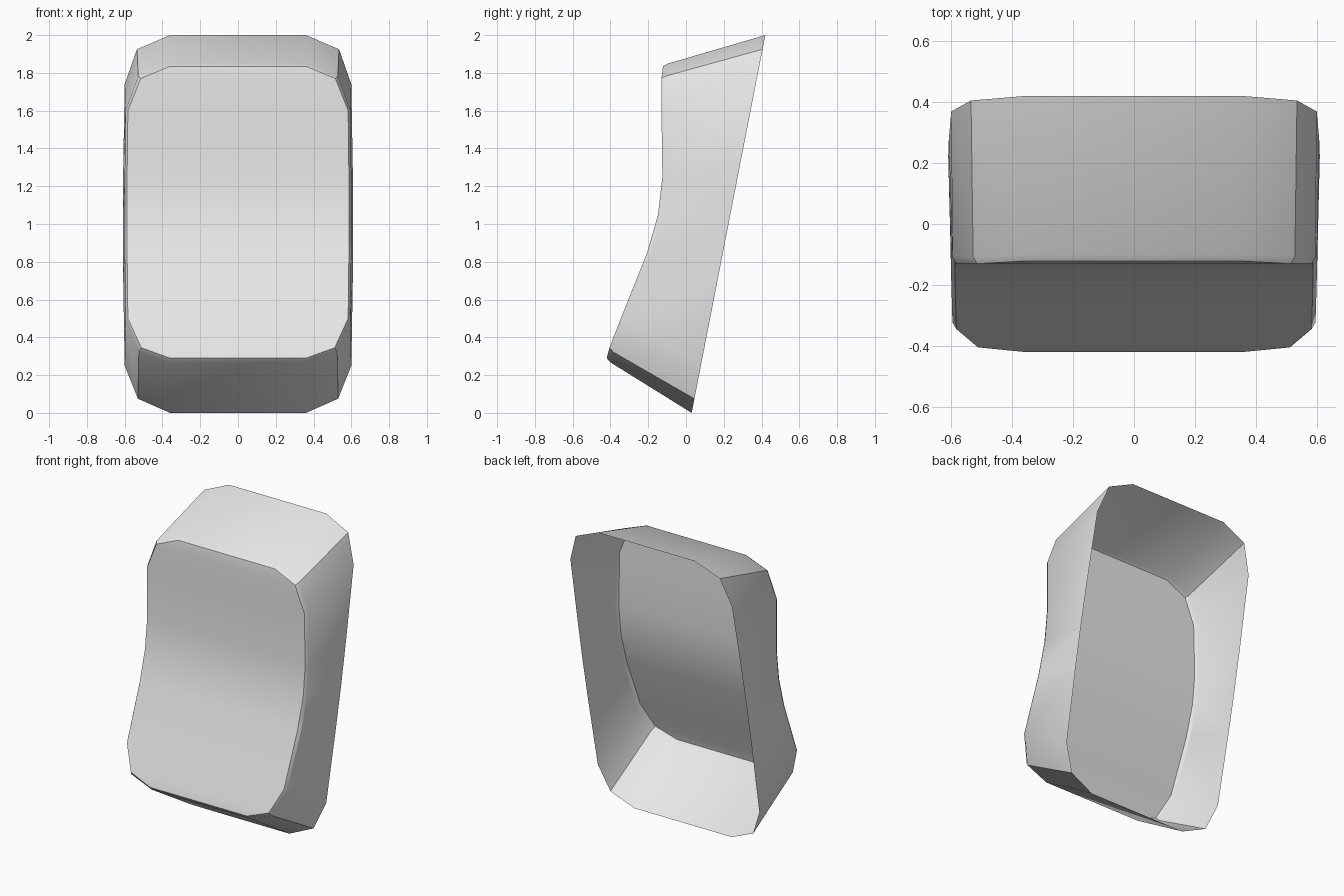
import bpy
import bmesh

if "Cube" in bpy.data.objects:
    bpy.data.objects.remove(bpy.data.objects["Cube"], do_unlink=True)

# One grey plastic
grey = bpy.data.materials.new("light_grey_plastic")
grey.use_nodes = True
grey.diffuse_color = (0.8, 0.8, 0.8, 1)
grey.node_tree.nodes["Principled BSDF"].inputs["Base Color"].default_value = (0.8, 0.8, 0.8, 1)

# Rows from top to bottom: back rim (half width, z), dished face (half width, y, z)
ROWS = [
    ((0.36, 2.00), (0.36, -0.122, 1.835)),
    ((0.535, 1.925), (0.515, -0.13, 1.77)),
    ((0.60, 1.74), (0.583, -0.13, 1.60)),
    ((0.608, 1.27), (0.587, -0.125, 1.25)),
    ((0.61, 0.99), (0.588, -0.148, 1.05)),
    ((0.608, 0.72), (0.587, -0.205, 0.85)),
    ((0.60, 0.25), (0.583, -0.345, 0.50)),
    ((0.53, 0.075), (0.512, -0.405, 0.345)),
    ((0.36, 0.00), (0.36, -0.42, 0.29)),
]


def back_y(z):
    """The open back lies in one leaning plane."""
    return 0.03 + 0.195 * z


bm = bmesh.new()
rings = {"back": [], "lip": [], "face": []}
last = len(ROWS) - 1
for side in (1, -1):
    columns = {name: [] for name in rings}
    for i, ((bx, bz), (fx, fy, fz)) in enumerate(ROWS):
        # Rounded lip: slightly outside and behind the face edge
        rise = 0.013 if i < 2 else (-0.024 if i > last - 2 else 0)
        lx = fx + (0.003 if i in (0, last) else 0.013)
        columns["back"].append(bm.verts.new((side * bx, back_y(bz), bz)))
        columns["lip"].append(bm.verts.new((side * lx, fy + 0.022, fz + rise)))
        columns["face"].append(bm.verts.new((side * fx, fy, fz)))
    for name in rings:
        rings[name].append(columns[name])

# Dished front: strips from side to side
left, right = rings["face"]
for i in range(last):
    bm.faces.new((left[i], right[i], right[i + 1], left[i + 1]))

# Skirt and lip: join the closed outlines
loops = {name: a + b[::-1] for name, (a, b) in rings.items()}
for outer, inner in (("back", "lip"), ("lip", "face")):
    o, n = loops[outer], loops[inner]
    for i in range(len(o)):
        j = (i + 1) % len(o)
        bm.faces.new((o[i], o[j], n[j], n[i]))

# Outward normals, with the front towards -y
bmesh.ops.recalc_face_normals(bm, faces=bm.faces)
bm.faces.ensure_lookup_table()
if bm.faces[0].normal.y > 0:
    bmesh.ops.reverse_faces(bm, faces=bm.faces)

mesh = bpy.data.meshes.new("key_cover")
bm.to_mesh(mesh)
bm.free()
mesh.materials.append(grey)
cover = bpy.data.objects.new("key_cover", mesh)
bpy.context.collection.objects.link(cover)

# Smooth dish, crisp corners
bpy.ops.object.select_all(action="DESELECT")
cover.select_set(True)
bpy.context.view_layer.objects.active = cover
bpy.ops.object.shade_smooth_by_angle(angle=0.52)
